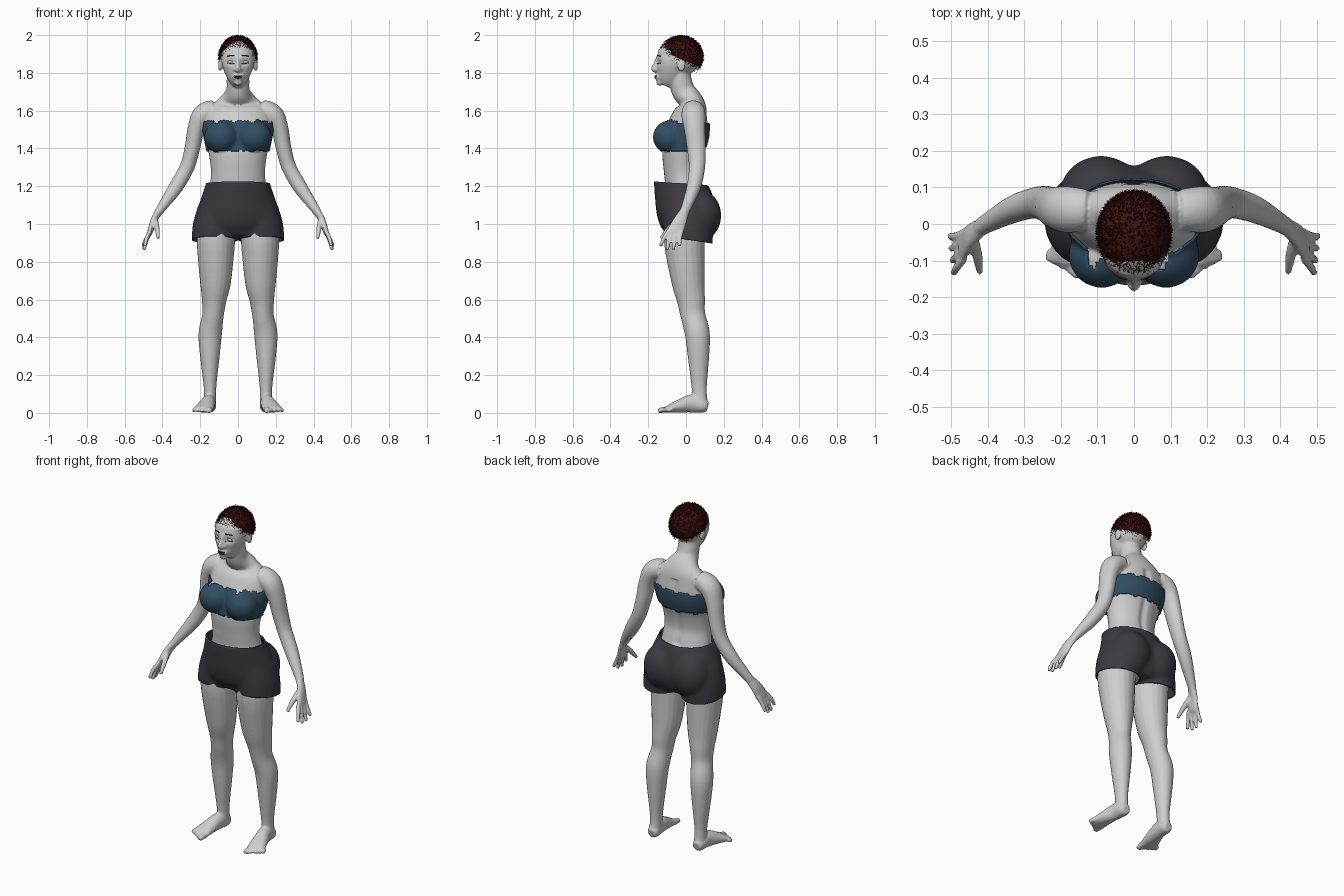
import bpy, bmesh, math, random
from mathutils import Vector, Matrix
from mathutils.bvhtree import BVHTree

cube = bpy.data.objects.get("Cube")
if cube:
    bpy.data.objects.remove(cube)
random.seed(4)


def material(name, rgb):
    m = bpy.data.materials.new(name)
    m.use_nodes = True
    m.diffuse_color = (*rgb, 1)
    m.node_tree.nodes["Principled BSDF"].inputs["Base Color"].default_value = (*rgb, 1)
    return m


SKIN = material("pale grey skin", (0.62, 0.62, 0.62))
TOP = material("blue cloth", (0.03, 0.075, 0.125))
SHORTS = material("charcoal cloth", (0.045, 0.042, 0.052))
HAIR = material("dark red hair", (0.05, 0.006, 0.006))
LIPS = material("dark lips", (0.06, 0.03, 0.03))


def spline(rows, t):
    """Smooth curve through rows of equal length."""
    i = min(int(t), len(rows) - 2)
    f = t - i
    p0, p1, p2, p3 = (rows[min(max(i + k, 0), len(rows) - 1)] for k in (-1, 0, 1, 2))
    return [b + 0.5 * f * (c - a + f * (2 * a - 5 * b + 4 * c - d + f * (3 * (b - c) + d - a)))
            for a, b, c, d in zip(p0, p1, p2, p3)]


def tube(bm, rows, side=1, seg=20, steps=5):
    """Loft of ellipses; each row is x, y, z, half width, half depth."""
    samples = [spline(rows, k / steps) for k in range((len(rows) - 1) * steps + 1)]
    cen = [Vector((s[0] * side, s[1], s[2])) for s in samples]
    rings = []
    for k, s in enumerate(samples):
        t = (cen[min(k + 1, len(cen) - 1)] - cen[max(k - 1, 0)]).normalized()
        u = (Vector((1, 0, 0)) - t * t.x).normalized()
        v = t.cross(u)
        rings.append([bm.verts.new(cen[k] + u * s[3] * math.cos(a) + v * s[4] * math.sin(a))
                      for a in (math.tau * j / seg for j in range(seg))])
    for r, q in zip(rings, rings[1:]):
        for j in range(seg):
            bm.faces.new((r[j], r[(j + 1) % seg], q[(j + 1) % seg], q[j]))
    bm.faces.new(rings[0][::-1])
    bm.faces.new(rings[-1])


def ball(bm, loc, radii, side=1):
    m = Matrix.Translation((loc[0] * side, loc[1], loc[2])) @ Matrix.Diagonal((*radii, 1))
    bmesh.ops.create_uvsphere(bm, u_segments=28, v_segments=18, radius=1, matrix=m)


def finish(name, bm, mat, smooth=True):
    me = bpy.data.meshes.new(name)
    bm.to_mesh(me)
    bm.free()
    me.materials.append(mat)
    for p in me.polygons:
        p.use_smooth = smooth
    ob = bpy.data.objects.new(name, me)
    bpy.context.scene.collection.objects.link(ob)
    return ob


def fuse(bm, voxel, rounds):
    """Weld overlapping volumes into one soft skin and return it as a bmesh."""
    ob = finish("blend", bm, SKIN)
    rm = ob.modifiers.new("weld", "REMESH")
    rm.mode, rm.voxel_size = "VOXEL", voxel
    sm = ob.modifiers.new("soften", "SMOOTH")
    sm.factor, sm.iterations = 0.5, rounds
    ev = ob.evaluated_get(bpy.context.evaluated_depsgraph_get())
    out = bmesh.new()
    out.from_mesh(ev.to_mesh())
    bpy.data.objects.remove(ob)
    return out


# Body: torso with neck
TORSO = [(0, 0, .94, .14, .08), (0, 0, 1.1, .165, .11), (0, -.01, 1.2, .15, .10),
         (0, -.022, 1.28, .143, .095), (0, -.02, 1.38, .156, .106), (0, .003, 1.48, .176, .112),
         (0, .02, 1.56, .175, .098), (0, .032, 1.62, .15, .075), (0, .022, 1.66, .1, .062),
         (0, -.012, 1.70, .064, .062), (0, -.03, 1.76, .06, .06), (0, -.04, 1.82, .06, .06)]
body = bmesh.new()
tube(body, TORSO, seg=32)

# Head, jaw, nose
ball(body, (0, -.035, 1.885), (.093, .112, .105))
tube(body, [(0, -.112, 1.733, .024, .032), (0, -.1, 1.76, .048, .058), (0, -.085, 1.8, .07, .074),
            (0, -.075, 1.85, .086, .085), (0, -.06, 1.91, .088, .085)], seg=28)
tube(body, [(0, -.145, 1.885, .009, .012), (0, -.158, 1.85, .009, .014),
            (0, -.168, 1.822, .015, .017), (0, -.158, 1.81, .014, .012)])
ball(body, (0, -.148, 1.778), (.03, .016, .02))
ball(body, (0, -.138, 1.75), (.022, .02, .018))

for s in (1, -1):
    ball(body, (.094, -.025, 1.84), (.011, .022, .032), s)
    ball(body, (.016, -.155, 1.818), (.01, .014, .009), s)
    ball(body, (.088, -.085, 1.46), (.08, .08, .08), s)
    # Arm
    tube(body, [(.06, .035, 1.59, .05, .05), (.13, .038, 1.6, .056, .058), (.188, .04, 1.575, .056, .064),
                (.222, .046, 1.5, .046, .056), (.242, .055, 1.4, .041, .05), (.27, .058, 1.3, .039, .043),
                (.326, .042, 1.2, .038, .038), (.388, .01, 1.11, .028, .029), (.422, -.01, 1.06, .021, .025)], s)
    # Hand with fingers and thumb
    tube(body, [(.415, -.006, 1.07, .02, .025), (.445, -.03, 1.02, .017, .036),
                (.462, -.052, .97, .015, .043), (.47, -.06, .95, .013, .04)], s)
    for k in range(4):
        y, tip = -.092 + .023 * k, -.135 + .034 * k
        drop = (.02, 0, .002, .022)[k]
        tube(body, [(.464, y, .965, .012, .012), (.484, (y + tip) / 2 - .004, .915 + drop / 2, .0115, .0115),
                    (.494 + .004 * k, tip, .862 + drop, .0095, .0095)], s, seg=10)
    tube(body, [(.44, -.035, 1.03, .014, .014), (.43, -.08, .985, .015, .015),
                (.425, -.112, .95, .012, .012), (.422, -.133, .925, .0095, .0095)], s, seg=10)
    # Leg
    tube(body, [(.11, 0, 1.0, .1, .11), (.117, -.008, .9, .101, .108), (.119, .01, .7, .083, .088),
                (.126, .026, .6, .066, .075), (.132, .036, .52, .057, .066), (.147, .06, .42, .062, .066),
                (.149, .066, .3, .052, .057), (.148, .07, .13, .033, .04), (.149, .075, .04, .034, .042)], s)
    # Foot with toes
    tube(body, [(.15, .115, .032, .024, .026), (.15, .09, .038, .035, .036), (.155, .03, .05, .037, .047),
                (.17, -.04, .035, .046, .033), (.182, -.09, .022, .052, .02), (.186, -.11, .018, .048, .014)], s)
    for k in range(5):
        x = .148 + .02 * k
        r = .016 if k == 0 else .011
        tube(body, [(x, -.09 + .004 * k, .019, r, r), (x + .004, -.125 + .009 * k, .016, r, r),
                    (x + .006, -.148 + .012 * k, .012, r, r * .8)], s, seg=10)

body = fuse(body, .0066, 3)
# Eye sockets and spine groove pressed into the skin
for v in body.verts:
    if v.co.z > 1.7 and v.co.y < -.05:
        d2 = ((abs(v.co.x) - .037) / .02) ** 2 + ((v.co.z - 1.857) / .014) ** 2
        v.co.y += .012 * math.exp(-d2)
    elif 1.2 < v.co.z < 1.6 and v.co.y > .04:
        v.co.y -= .01 * math.exp(-(v.co.x / .02) ** 2)
# Soles settled on the floor
low = min(v.co.z for v in body.verts)
for v in body.verts:
    if v.co.z < .05:
        v.co.z -= low * (1 - v.co.z / .05)
tree = BVHTree.FromBMesh(body)
finish("body", body, SKIN)


def face_y(x, z):
    return tree.ray_cast(Vector((x, -1, z)), Vector((0, 1, 0)))[0].y


# Eyelids, lash lines, brows and lips
lids, marks, lips = bmesh.new(), bmesh.new(), bmesh.new()
for s in (1, -1):
    ball(lids, (.037, face_y(.037, 1.857) + .004, 1.857), (.018, .009, .009), s)
    for z, bend, r in ((1.852, -.003, .0018), (1.887, .006, .003)):
        rows = []
        for k in range(4):
            x, arc = .02 + .012 * k, z + bend * math.sin(1 + k * .7)
            rows.append((x, face_y(x, arc) - .001 - (.004 if r < .002 and 0 < k < 3 else 0), arc, r, r))
        tube(marks, rows, s, seg=8)
for z, w, h in ((1.783, .024, .0045), (1.774, .021, .0055)):
    ball(lips, (0, face_y(0, z) + .004, z), (w, .009, h))
finish("eyelids", lids, SKIN)
finish("brows_and_lashes", marks, LIPS)
finish("lips", lips, LIPS)


def cloth(name, bm, mat, thick):
    ob = finish(name, bm, mat)
    so = ob.modifiers.new("cloth", "SOLIDIFY")
    so.thickness, so.offset = thick, 0


# Bandeau top with ragged edges
top = bmesh.new()
tube(top, [(x, y, z, a + .008, b + .007) for x, y, z, a, b in TORSO[2:8]], seg=32)
for s in (1, -1):
    ball(top, (.088, -.085, 1.46), (.088, .087, .086), s)
top = fuse(top, .01, 3)
cut = []
for f in top.faces:
    c = f.calc_center_median()
    wave = .006 * math.sin(70 * c.x) + .004 * math.sin(131 * c.x + 1)
    front = c.y < 0
    if not (1.388 if front else 1.412) + wave * .5 < c.z < (1.543 if front else 1.53) + wave:
        cut.append(f)
bmesh.ops.delete(top, geom=cut, context="FACES")
cloth("bandeau_top", top, TOP, .006)

# Shorts with seat and leg sleeves
shorts = bmesh.new()
tube(shorts, [(0, -.03, 1.28, .158, .128), (0, -.032, 1.21, .167, .134), (0, -.005, 1.1, .203, .152),
              (0, .012, 1.0, .218, .144), (0, .01, .93, .19, .11)], seg=36)
for s in (1, -1):
    ball(shorts, (.09, .075, 1.045), (.112, .108, .13), s)
    tube(shorts, [(.11, .01, 1.08, .1, .125), (.122, .012, .98, .115, .128), (.128, .012, .86, .116, .124)], s)
shorts = fuse(shorts, .013, 4)
for at, normal in (((0, 0, 1.212), (0, .08, 1)), ((0, 0, .918), (0, -.15, -1))):
    bmesh.ops.bisect_plane(shorts, geom=shorts.verts[:] + shorts.edges[:] + shorts.faces[:],
                           plane_co=at, plane_no=normal, clear_outer=True)
cloth("shorts", shorts, SHORTS, .008)

# Hair cap with short strands
HEAD, SIZE = Vector((0, -.026, 1.885)), Vector((.1, .116, .111))


def hairline(p):
    return 1.862 - .42 * p.y


cap = bmesh.new()
ball(cap, HEAD, SIZE)
bmesh.ops.bisect_plane(cap, geom=cap.verts[:] + cap.edges[:] + cap.faces[:],
                       plane_co=(0, 0, 1.862), plane_no=(0, -.42, -1), clear_outer=True)
finish("hair_cap", cap, HAIR)
strands = bmesh.new()
for k in range(5000):
    n = Vector([random.gauss(0, 1) for _ in range(3)]).normalized()
    p = HEAD + n * SIZE
    if p.z < hairline(p) - abs(random.gauss(0, .014)):
        continue
    lean = (n + Vector([random.gauss(0, .7) for _ in range(3)])).normalized()
    side = lean.orthogonal().normalized() * .0016
    base = [strands.verts.new(p + Matrix.Rotation(a, 3, lean) @ side) for a in (0, 2.1, 4.2)]
    tip = strands.verts.new(p + lean * random.uniform(.005, .011))
    for i in range(3):
        strands.faces.new((base[i], base[(i + 1) % 3], tip))
finish("hair_strands", strands, HAIR, False)
